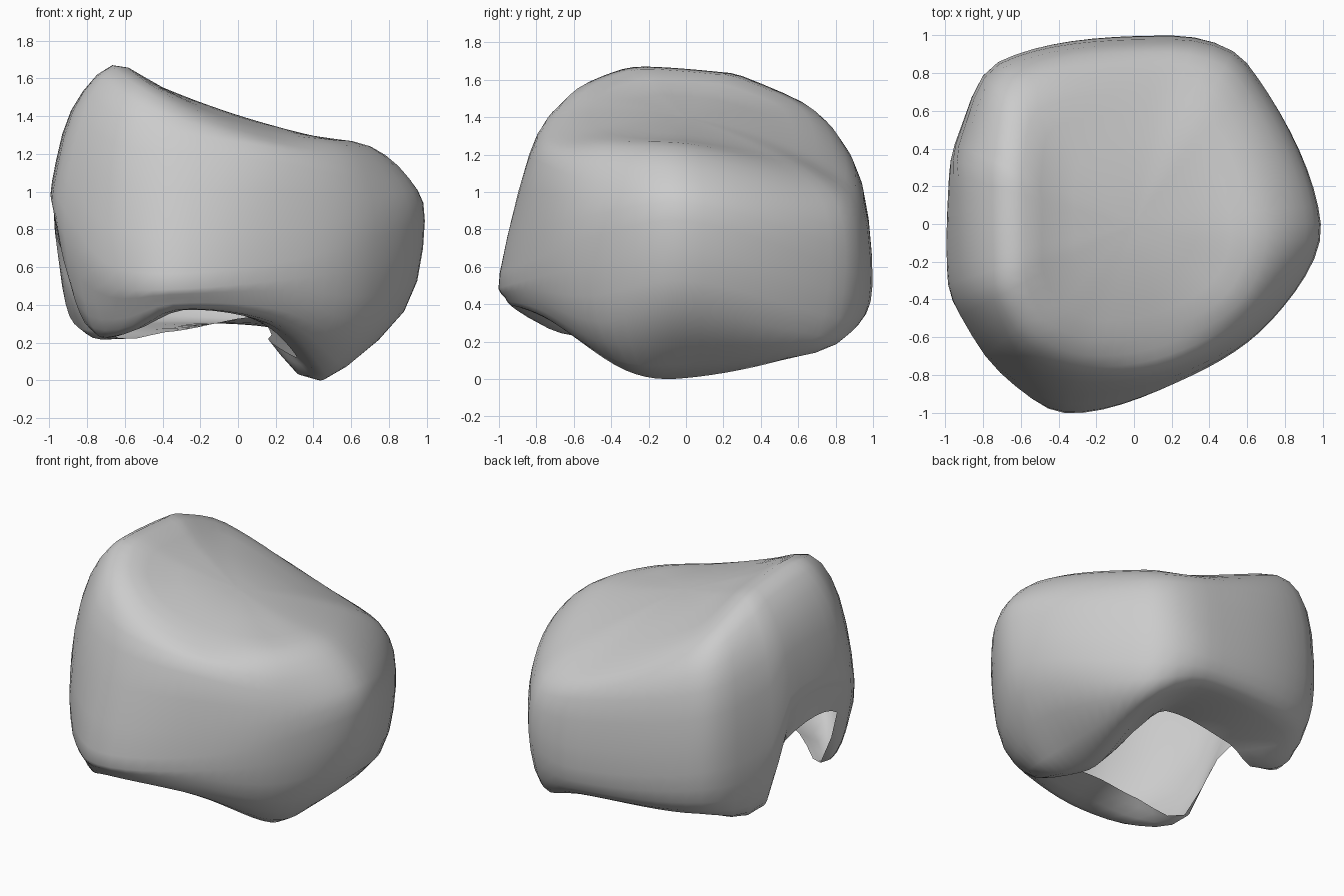
import bpy, bmesh, math
from mathutils import Vector

default_cube = bpy.data.objects.get("Cube")
if default_cube:
    bpy.data.objects.remove(default_cube, do_unlink=True)

SIDE_GAP = 6       # degrees between smoothed profiles
RISE_GAP = 1 / 3   # share of a profile step between smoothed rings

# Each profile climbs from the rim of the opening to the shoulder:
# angle: edge, underside, flank, widest, shoulder as (radius, height); top radius
PROFILES = {
    0: ((.17, .2), (.42, 0), (.88, .36), (.99, .84), (.91, 1.06), .7),
    55: ((.3, .25), (.75, .13), (.96, .22), (1.04, .58), (1, .9), .8),
    78: ((.42, .33), (.78, .28), (.95, .3), (1.02, .5), (.97, .95), .8),
    130: ((.6, .25), (.86, .28), (1.05, .36), (1.12, .65), (1.08, 1.18), .9),
    156: ((.8, .27), (.92, .27), (1, .4), (1.04, .75), (.98, 1.3), .74),
    165: ((.96, .7), (.98, .77), (1, .87), (1.01, 1.02), (.92, 1.4), .69),
    198: ((.98, .68), (1, .76), (1.02, .86), (1.03, 1), (.92, 1.42), .7),
    208: ((.84, .25), (.92, .3), (1, .5), (1.04, .9), (.94, 1.38), .74),
    228: ((.72, .33), (.9, .24), (1, .38), (1.06, .62), (.96, 1.25), .78),
    250: ((.6, .38), (.94, .37), (1.03, .43), (1.06, .56), (.89, 1.2), .74),
    285: ((.48, .3), (.74, .3), (.84, .42), (.87, .62), (.8, 1.15), .66),
    325: ((.38, .12), (.56, .04), (.82, .3), (.89, .75), (.84, 1.05), .7),
}


def top_height(x, y):
    """Sloping, gently domed top."""
    return 1.4 - .32 * x + .12 * x * x - .28 * (y + .15) ** 2


def spline(points, times, gap):
    """Smooth curve through all points but the first and last, which only steer it."""
    slope = [(points[i + 1] - points[i - 1]) / (times[i + 1] - times[i - 1])
             for i in range(1, len(points) - 1)]
    result = []
    for i in range(1, len(points) - 2):
        a, b, span = points[i], points[i + 1], times[i + 1] - times[i]
        steps = max(2, round(span / gap))
        for s in range(steps):
            t = s / steps
            ease = t * t * (3 - 2 * t)
            result.append(a.lerp(b, ease) + slope[i - 1] * (span * t * (1 - t) ** 2)
                          - slope[i] * (span * t * t * (1 - t)))
    return result


def column(angle, profile):
    """Place one profile around the body and carry it on over the top."""
    a = math.radians(angle)
    heading = Vector((math.cos(a), math.sin(a), 0))
    points = [heading * r + Vector((0, 0, z)) for r, z in profile[:-1]]
    for share in (1, .6, .25, 0):
        p = heading * profile[-1] * share
        p.z = top_height(p.x, p.y)
        points.append(p)
    points.insert(0, points[0])
    points.append(points[-1])
    return spline(points, range(len(points)), RISE_GAP)


def closed_ring(points, angles):
    """Smooth one ring sideways all the way round."""
    times = [angles[-1] - 360, *angles, 360, 360 + angles[1]]
    return spline([points[-1], *points, points[0], points[1]], times, SIDE_GAP)


columns = [column(a, p) for a, p in PROFILES.items()]
rings = [closed_ring(ring, list(PROFILES)) for ring in zip(*columns)]
lowest = min(p.z for ring in rings for p in ring)

# Join the rings into a shell that stays open underneath and on one side
bm = bmesh.new()
rows = [[bm.verts.new(p - Vector((0, 0, lowest))) for p in ring] for ring in rings]
count = len(rows[0])
for lower, upper in zip(rows, rows[1:]):
    for i in range(count):
        j = (i + 1) % count
        bm.faces.new((lower[i], lower[j], upper[j], upper[i]))
crown = bm.verts.new((0, 0, top_height(0, 0) - lowest))
for i in range(count):
    bm.faces.new((rows[-1][i], rows[-1][(i + 1) % count], crown))
mesh = bpy.data.meshes.new("rock_shell")
bm.to_mesh(mesh)
bm.free()
shell = bpy.data.objects.new("rock_shell", mesh)
bpy.context.collection.objects.link(shell)

# Plain grey surface
grey = bpy.data.materials.new("light_grey")
grey.use_nodes = True
colour = (.6, .6, .6, 1)
grey.diffuse_color = colour
grey.node_tree.nodes["Principled BSDF"].inputs["Base Color"].default_value = colour
mesh.materials.append(grey)

bpy.ops.object.select_all(action='DESELECT')
shell.select_set(True)
bpy.context.view_layer.objects.active = shell
bpy.ops.object.shade_smooth_by_angle(angle=math.radians(50))
